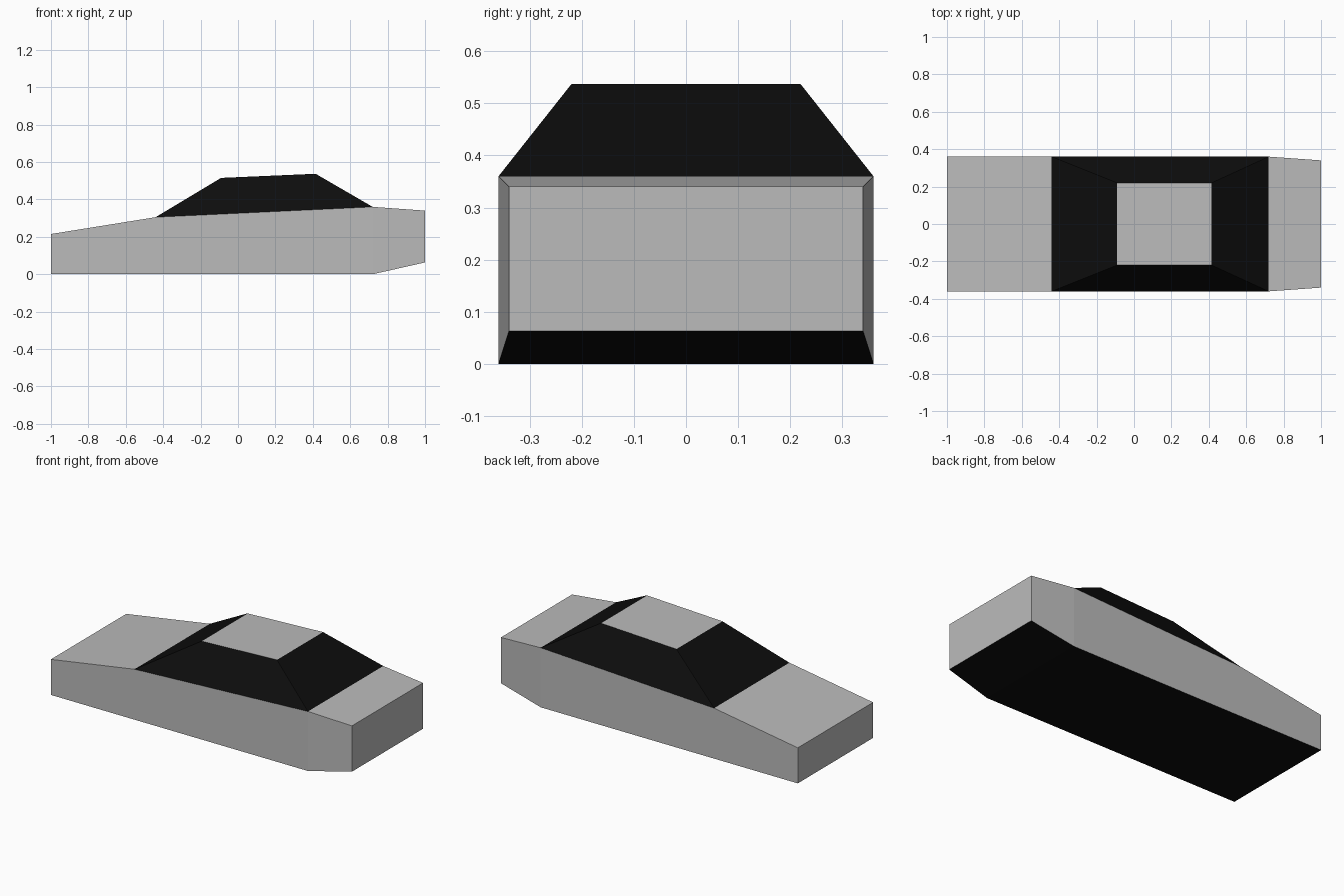
import bpy

# Remove the default cube
cube = bpy.data.objects.get("Cube")
if cube:
    bpy.data.objects.remove(cube, do_unlink=True)


def make_material(name, value):
    mat = bpy.data.materials.new(name)
    mat.use_nodes = True
    colour = (value, value, value, 1)
    mat.diffuse_color = colour
    mat.node_tree.nodes["Principled BSDF"].inputs["Base Color"].default_value = colour
    return mat


paint = make_material("grey paint", 0.5)
black = make_material("black glass and underside", 0.004)


def ring(x, half_width, bottom, top):
    """Rectangular cross-section across the car."""
    return [(x, -half_width, bottom), (x, half_width, bottom),
            (x, half_width, top), (x, -half_width, top)]


def build(name, verts, faces, is_black):
    mesh = bpy.data.meshes.new(name)
    mesh.from_pydata(verts, [], faces)
    mesh.materials.append(paint)
    mesh.materials.append(black)
    for poly in mesh.polygons:
        poly.material_index = int(is_black(poly))
    obj = bpy.data.objects.new(name, mesh)
    bpy.context.collection.objects.link(obj)
    return obj


# Lower body: lofted through sections from nose to tail, open under the cabin
sections = [(-1, 0.36, 0, 0.215), (-0.44, 0.36, 0, 0.305),
            (0.72, 0.36, 0, 0.36), (1, 0.34, 0.063, 0.34)]
verts = [v for s in sections for v in ring(*s)]
last = len(verts) - 4
faces = [(3, 2, 1, 0), tuple(range(last, last + 4))]
for i in range(len(sections) - 1):
    for j in range(4):
        if (i, j) == (1, 2):
            continue
        a, b = 4 * i + j, 4 * i + (j + 1) % 4
        faces.append((a, b, b + 4, a + 4))
build("lower_body", verts, faces, lambda p: p.normal.z < -0.1)

# Cabin: black sloping windows around a painted roof
base = [(-0.44, -0.36, 0.305), (0.72, -0.36, 0.36),
        (0.72, 0.36, 0.36), (-0.44, 0.36, 0.305)]
roof = [(-0.09, -0.22, 0.515), (0.415, -0.22, 0.537),
        (0.415, 0.22, 0.537), (-0.09, 0.22, 0.515)]
sides = [(j, (j + 1) % 4, (j + 1) % 4 + 4, j + 4) for j in range(4)]
build("cabin", base + roof, sides + [(4, 5, 6, 7)], lambda p: p.normal.z < 0.95)
